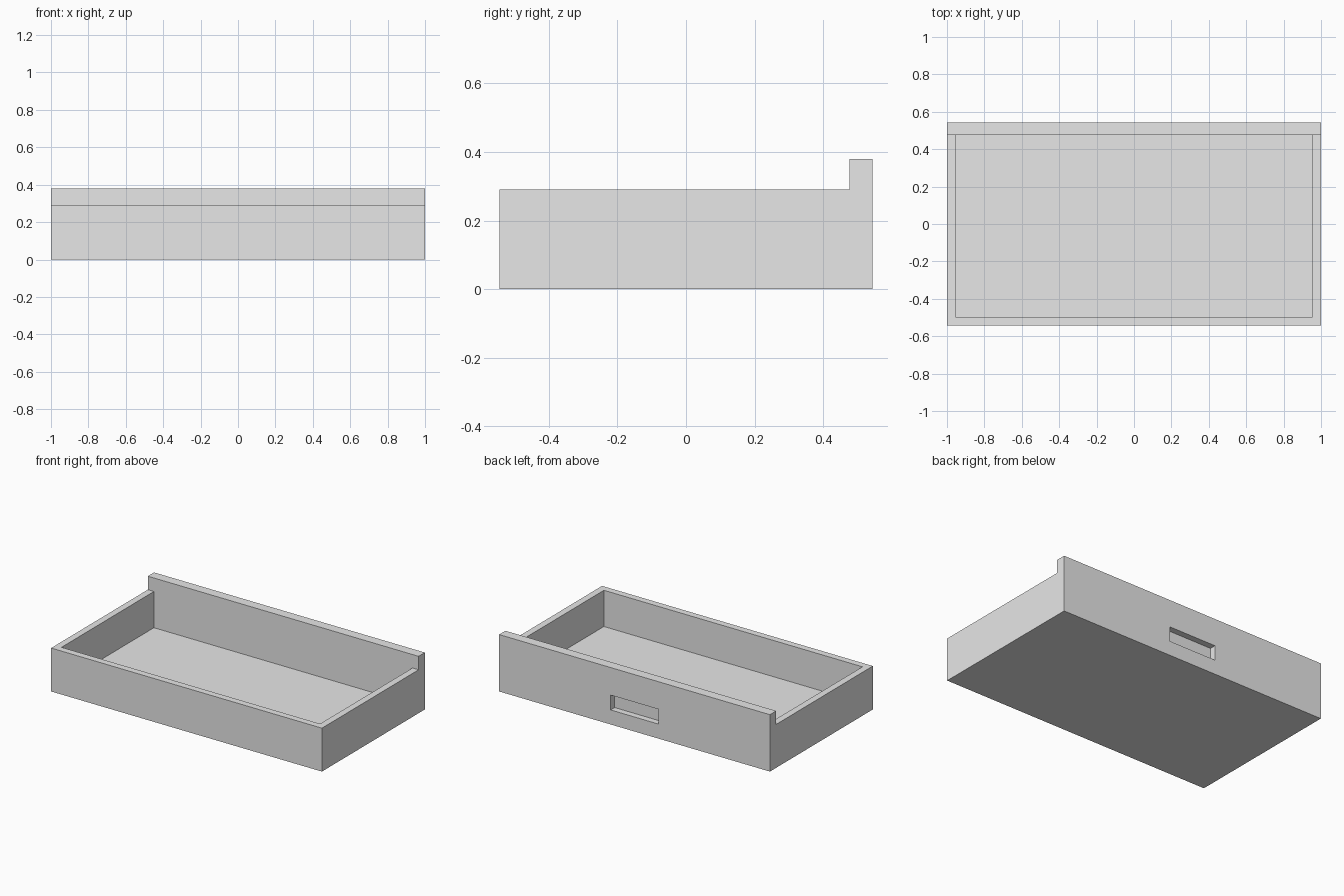
import bpy
import bmesh

# Remove the default cube only
cube = bpy.data.objects.get("Cube")
if cube:
    bpy.data.objects.remove(cube, do_unlink=True)

# Overall sizes
HALF_X, HALF_Y = 1.0, 0.543
WALL_TOP, BACK_TOP = 0.29, 0.38
WALL, FLOOR = 0.045, 0.048
BACK_Y = 0.477            # inner face of the tall back board
RECESS_DEPTH = 0.042

grey = bpy.data.materials.new("light_grey")
grey.use_nodes = True
grey.diffuse_color = (0.8, 0.8, 0.8, 1)
grey.node_tree.nodes["Principled BSDF"].inputs["Base Color"].default_value = (0.8, 0.8, 0.8, 1)


def prism(name, profile, x0, x1):
    """Extrude a (y, z) profile along x."""
    bm = bmesh.new()
    face = bm.faces.new([bm.verts.new((x0, y, z)) for y, z in profile])
    side = bmesh.ops.extrude_face_region(bm, geom=[face])
    moved = [v for v in side["geom"] if isinstance(v, bmesh.types.BMVert)]
    bmesh.ops.translate(bm, verts=moved, vec=(x1 - x0, 0, 0))
    bmesh.ops.recalc_face_normals(bm, faces=bm.faces)
    mesh = bpy.data.meshes.new(name)
    bm.to_mesh(mesh)
    bm.free()
    mesh.materials.append(grey)
    obj = bpy.data.objects.new(name, mesh)
    bpy.context.collection.objects.link(obj)
    return obj


def box(name, half_x, y0, y1, z0, z1):
    return prism(name, [(y0, z0), (y1, z0), (y1, z1), (y0, z1)], -half_x, half_x)


def cut(target, cutter):
    """Subtract the cutter, bake the result and discard the cutter."""
    cutter.hide_render = True
    mod = target.modifiers.new("cut", "BOOLEAN")
    mod.operation = "DIFFERENCE"
    mod.solver = "EXACT"
    mod.object = cutter
    graph = bpy.context.evaluated_depsgraph_get()
    baked = bpy.data.meshes.new_from_object(target.evaluated_get(graph))
    target.modifiers.clear()
    target.data = baked
    bpy.data.objects.remove(cutter, do_unlink=True)


# Solid tray body with the raised back board
tray = prism("tray_body", [(-HALF_Y, 0), (HALF_Y, 0), (HALF_Y, BACK_TOP),
                           (BACK_Y, BACK_TOP), (BACK_Y, WALL_TOP),
                           (-HALF_Y, WALL_TOP)], -HALF_X, HALF_X)

# Open storage space
cut(tray, box("cavity_cutter", HALF_X - WALL, WALL - HALF_Y, BACK_Y, FLOOR, 0.6))

# Finger-pull recess in the back board
cut(tray, box("recess_cutter", 0.176, HALF_Y - RECESS_DEPTH, 0.7, 0.097, 0.196))
